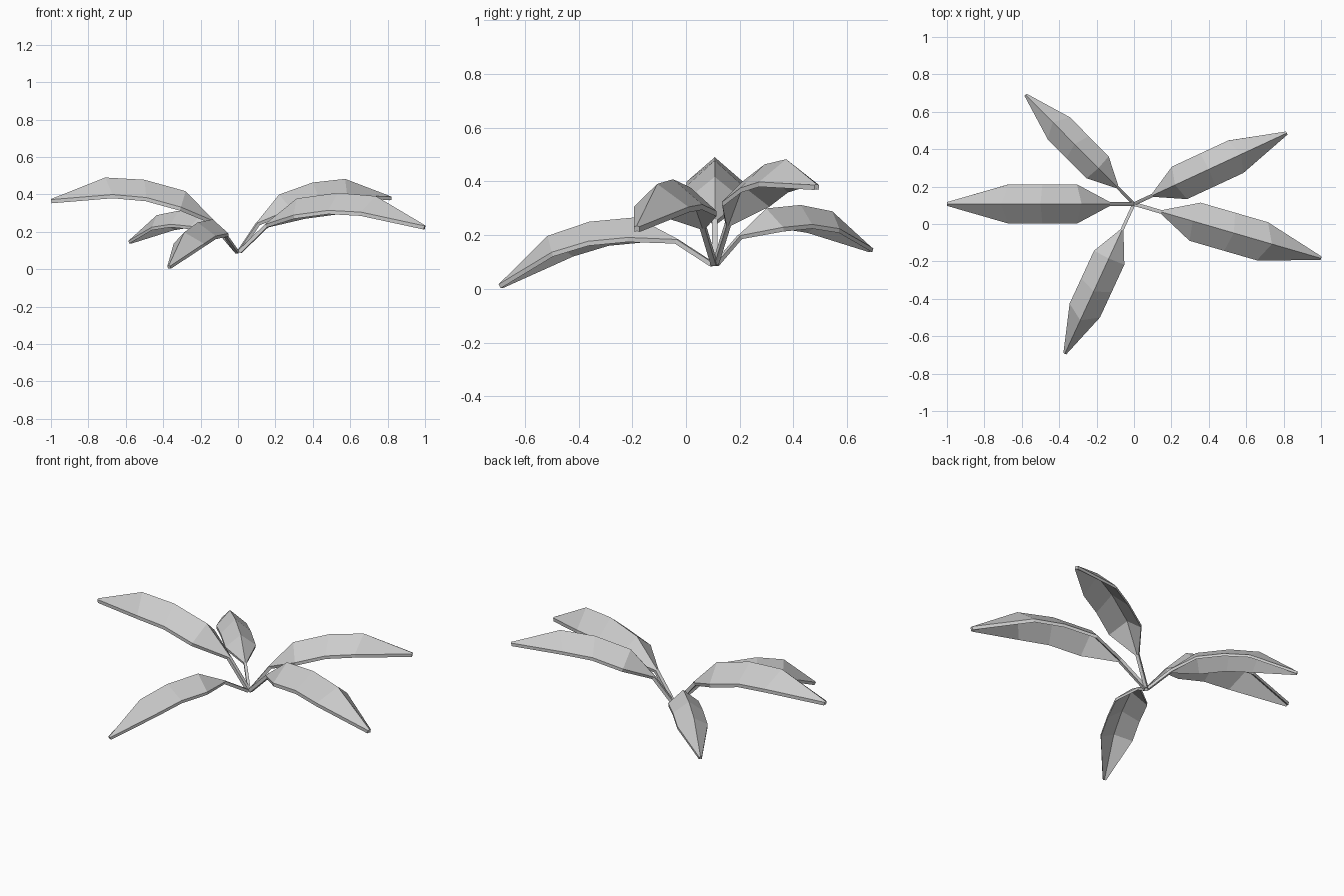
import bpy, bmesh
from math import radians, sin, cos
from mathutils import Matrix

if "Cube" in bpy.data.objects:
    bpy.data.objects.remove(bpy.data.objects["Cube"])

# stations along one leaf: ridge r, ridge z, edge r, edge z, half width, slope
STATIONS = [
    (0.00, 0.015, 0.00, 0.015, 0.010, 52),
    (0.128, 0.175, 0.128, 0.172, 0.010, 45),
    (0.28, 0.332, 0.305, 0.247, 0.105, 22),
    (0.50, 0.393, 0.49, 0.298, 0.105, 12),
    (0.71, 0.405, 0.67, 0.314, 0.105, 2),
    (1.00, 0.290, 1.00, 0.287, 0.010, -8),
]
THICK = 0.02


def make_leaf(name, yaw, pitch, scale):
    bm = bmesh.new()
    rings = []
    for rr, rz, er, ez, w, slope in STATIONS:
        dx, dz = THICK * sin(radians(slope)), -THICK * cos(radians(slope))
        top = [(er, -w, ez), (rr, 0, rz), (er, w, ez)]
        under = [(x + dx, y, z + dz) for x, y, z in reversed(top)]
        rings.append([bm.verts.new(p) for p in top + under])
    # skin neighbouring rings and close both ends
    for a, b in zip(rings, rings[1:]):
        for i in range(6):
            j = (i + 1) % 6
            bm.faces.new((a[i], a[j], b[j], b[i]))
    for r in (rings[0], rings[-1]):
        bm.faces.new((r[0], r[1], r[4], r[5]))
        bm.faces.new((r[1], r[2], r[3], r[4]))
    bmesh.ops.recalc_face_normals(bm, faces=bm.faces)
    bm.transform(Matrix.Translation((0, 0.107, 0.085))
                 @ Matrix.Rotation(radians(yaw), 4, 'Z')
                 @ Matrix.Rotation(radians(-pitch), 4, 'Y')
                 @ Matrix.Scale(scale, 4))
    mesh = bpy.data.meshes.new(name)
    bm.to_mesh(mesh)
    bm.free()
    bpy.context.collection.objects.link(bpy.data.objects.new(name, mesh))


# five leaves on stems: heading, pitch, size
for name, yaw, pitch, scale in [
    ("left_leaf", 180, 0, 1.0),
    ("back_right_leaf", 24.9, 2.5, 0.913),
    ("front_right_leaf", -16.2, -8.0, 1.011),
    ("front_leaf", -114.8, -20.4, 0.85),
    ("back_left_leaf", 134.8, -11.4, 0.794),
]:
    make_leaf(name, yaw, pitch, scale)
